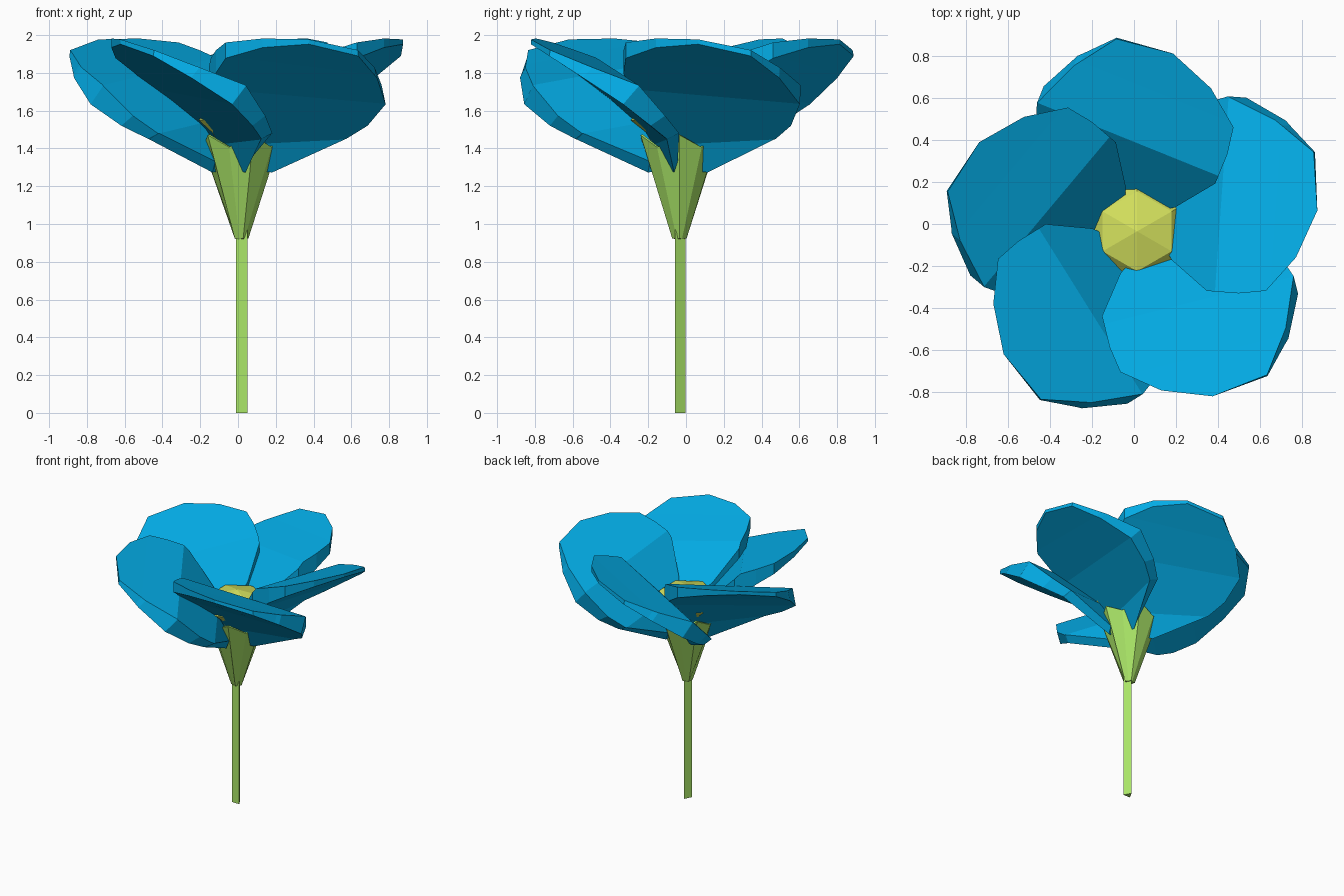
import bpy, bmesh, math
from mathutils import Matrix

if "Cube" in bpy.data.objects:
    bpy.data.objects.remove(bpy.data.objects["Cube"], do_unlink=True)

CX, CY = 0.015, -0.035          # flower axis


def material(name, srgb):
    col = [((c / 255 + 0.055) / 1.055) ** 2.4 if c > 10 else c / 255 / 12.92 for c in srgb] + [1]
    m = bpy.data.materials.new(name)
    m.use_nodes = True
    m.diffuse_color = col
    m.node_tree.nodes["Principled BSDF"].inputs["Base Color"].default_value = col
    return m


BLUE = material("petal blue", (3, 172, 230))
GREEN = material("stem green", (171, 231, 104))
YELLOW = material("centre yellow", (213, 226, 94))


def finish(bm, name, mat):
    bmesh.ops.recalc_face_normals(bm, faces=bm.faces[:])
    me = bpy.data.meshes.new(name)
    bm.to_mesh(me)
    bm.free()
    me.materials.append(mat)
    ob = bpy.data.objects.new(name, me)
    bpy.context.collection.objects.link(ob)
    return ob


def loft(name, rings, mat, cap_end=True):
    """Join rings of equal point count with quads, then cap the ends."""
    bm = bmesh.new()
    vs = [[bm.verts.new(p) for p in ring] for ring in rings]
    n = len(vs[0])
    for a, b in zip(vs, vs[1:]):
        for i in range(n):
            j = (i + 1) % n
            bm.faces.new((a[i], a[j], b[j], b[i]))
    bm.faces.new(vs[0][::-1])
    if cap_end:
        bm.faces.new(vs[-1])
    return finish(bm, name, mat)


def polar(r, deg, z):
    a = math.radians(deg)
    return (CX + r * math.cos(a), CY + r * math.sin(a), z)


# Stem: triangular prism with one flat side to the front
tri = [(-0.010, -0.057), (0.050, -0.057), (0.020, -0.003)]
loft("stem", [[(x, y, z) for x, y in tri] for z in (0, 0.97)], GREEN)

# Calyx: folded cup with five pointed sepals
base = [polar(0.03 if i % 2 == 0 else 0.016, 36 * i, 0.93) for i in range(10)]
rim = [polar(0.205, 36 * i, 1.475) if i % 2 == 0 else polar(0.19, 36 * i, 1.41)
       for i in range(10)]
calyx = loft("calyx", [base, rim], GREEN, cap_end=False)
shell = calyx.modifiers.new("thickness", "SOLIDIFY")
shell.thickness = 0.012
shell.offset = -1

# Flower centre: six-sided dome
dome = [(0.13, 1.40), (0.17, 1.48), (0.258, 1.55), (0.19, 1.62), (0.002, 1.665)]
loft("flower_centre", [[polar(r, 30 + 60 * i, z) for i in range(6)] for r, z in dome], YELLOW)

# Petals: skewed round outline (outward, sideways) with a creased, domed upper
# side and a flatter underside that meet at the tip
OUTLINE = [(0.058, 0.049), (0.047, 0.154), (0.132, 0.526), (0.231, 0.614),
           (0.387, 0.672), (0.618, 0.576), (0.813, 0.436), (0.850, 0.159),
           (0.764, -0.071), (0.632, -0.240), (0.503, -0.261), (0.351, -0.260),
           (0.174, -0.125)]
UPPER = [(0.0, 1.24), (0.13, 1.56), (0.39, 1.84), (0.65, 1.93), (0.90, 2.02)]
UNDER = [(0.0, 1.19), (0.20, 1.545), (0.50, 1.77), (0.90, 2.02)]


def height(profile, w, t):
    """Height along a profile, leaning down to one side like a propeller."""
    for (w0, z0), (w1, z1) in zip(profile, profile[1:]):
        if w <= w1 + 1e-5:
            return z0 + (z1 - z0) * (w - w0) / (w1 - w0) - 0.156 * t


def petal(name, deg):
    bm = bmesh.new()
    bm.faces.new([bm.verts.new((w, t, 0)) for w, t in OUTLINE])
    for w, _ in UPPER[1:-1]:
        bmesh.ops.bisect_plane(bm, geom=bm.verts[:] + bm.edges[:] + bm.faces[:],
                               plane_co=(w, 0, 0), plane_no=(1, 0, 0))
    ext = bmesh.ops.extrude_face_region(bm, geom=bm.faces[:], use_keep_orig=True)
    under = {v for v in ext["geom"] if isinstance(v, bmesh.types.BMVert)}
    for v in bm.verts:
        w, t, _ = v.co
        if v in under:
            w += 0.13 * max(0, t) * min(1, (0.85 - w) * 3)
            v.co = (w, t, height(UNDER, w, t) - 0.012)
        else:
            v.co.z = height(UPPER, w, t)
    turn = Matrix.Translation((CX, CY, 0)) @ Matrix.Rotation(math.radians(deg), 4, "Z")
    bmesh.ops.transform(bm, matrix=turn, verts=bm.verts[:])
    finish(bm, name, BLUE)


for k in range(5):
    petal(f"petal_{k + 1}", -4 + 72 * k)
